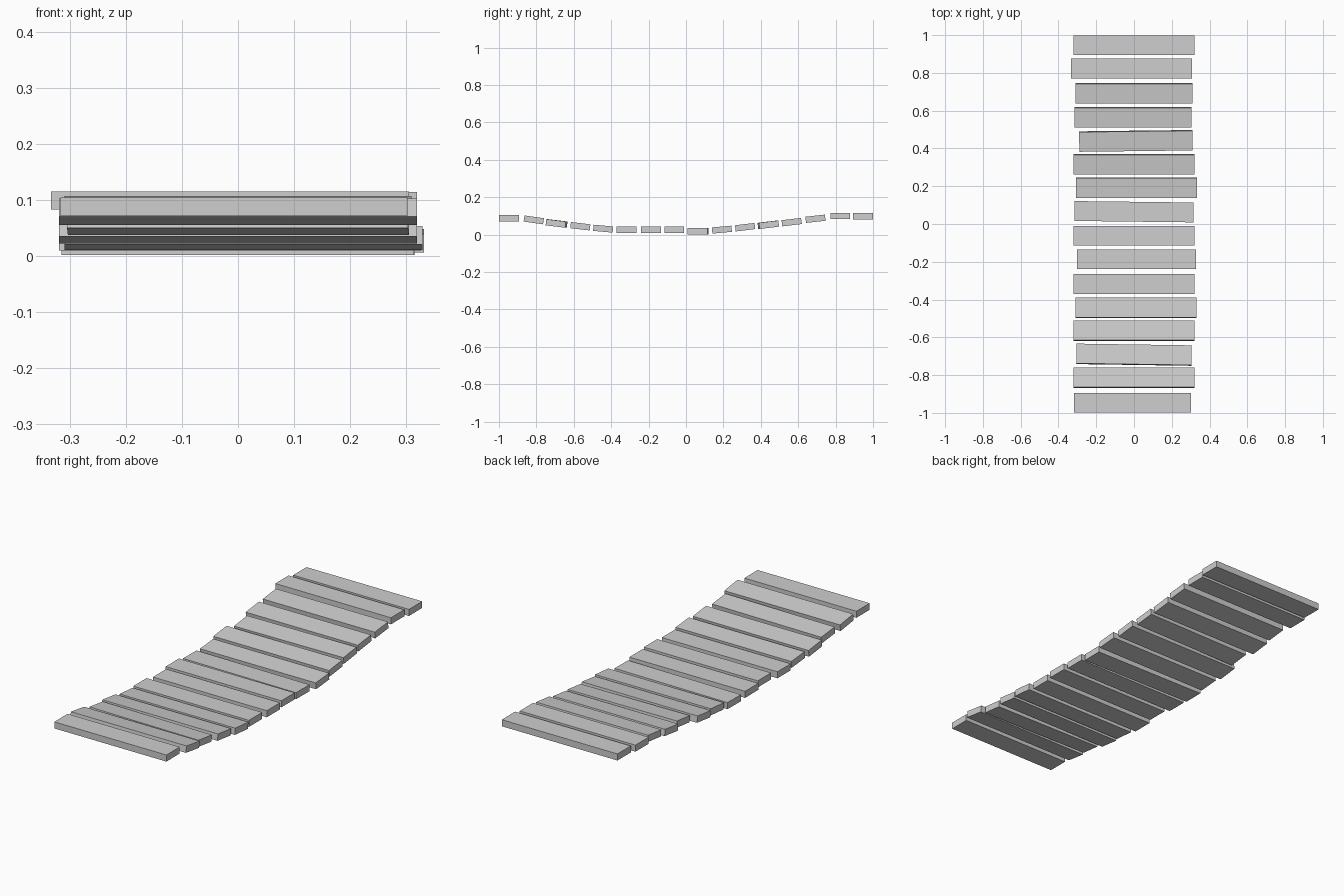
import bpy
import bmesh
from mathutils import Euler, Matrix, Vector

default_cube = bpy.data.objects.get("Cube")
if default_cube:
    bpy.data.objects.remove(default_cube, do_unlink=True)

PLANK_DEPTH = 0.105
PLANK_THICKNESS = 0.033

# One grey for the whole walkway
grey = bpy.data.materials.new("plain grey")
grey.use_nodes = True
colour = (0.62, 0.62, 0.62, 1)
grey.diffuse_color = colour
grey.node_tree.nodes["Principled BSDF"].inputs["Base Color"].default_value = colour


def add_plank(name, centre, length, tilt, yaw):
    """Make one flat board, tilted along the walkway and turned slightly."""
    mesh = bpy.data.meshes.new(name)
    board = bmesh.new()
    bmesh.ops.create_cube(board, size=1)
    size = Vector((length, PLANK_DEPTH, PLANK_THICKNESS))
    bmesh.ops.scale(board, vec=size, verts=board.verts)
    turn = Euler((tilt, 0, yaw)).to_matrix().to_4x4()
    bmesh.ops.transform(board, matrix=turn, verts=board.verts)
    board.to_mesh(mesh)
    board.free()
    mesh.materials.append(grey)
    plank = bpy.data.objects.new(name, mesh)
    plank.matrix_world = Matrix.Translation(centre)
    bpy.context.scene.collection.objects.link(plank)
    return plank


# Boards from front to back: y, z, sideways shift, length, tilt
boards = [
    (-.946, .088, -.007, .62, 0),
    (-.814, .079, 0, .64, -.14),
    (-.692, .06, 0, .61, -.12),
    (-.565, .045, 0, .64, -.12),
    (-.443, .032, .01, .64, -.09),
    (-.318, .026, 0, .64, 0),
    (-.187, .026, .012, .63, 0),
    (-.062, .026, 0, .64, 0),
    (.065, .018, 0, .63, 0),
    (.192, .027, .013, .64, .09),
    (.316, .04, 0, .64, .12),
    (.44, .053, .01, .6, .12),
    (.565, .067, -.005, .62, .12),
    (.692, .085, 0, .62, .11),
    (.824, .099, -.014, .64, 0),
    (.946, .098, 0, .64, 0),
]

# A few boards lie slightly crooked
crooked = {2: -.015, 8: -.012, 11: .012}

for index, (y, z, shift, length, tilt) in enumerate(boards):
    add_plank("walkway_plank", Vector((shift, y, z)), length, tilt, crooked.get(index, 0))
